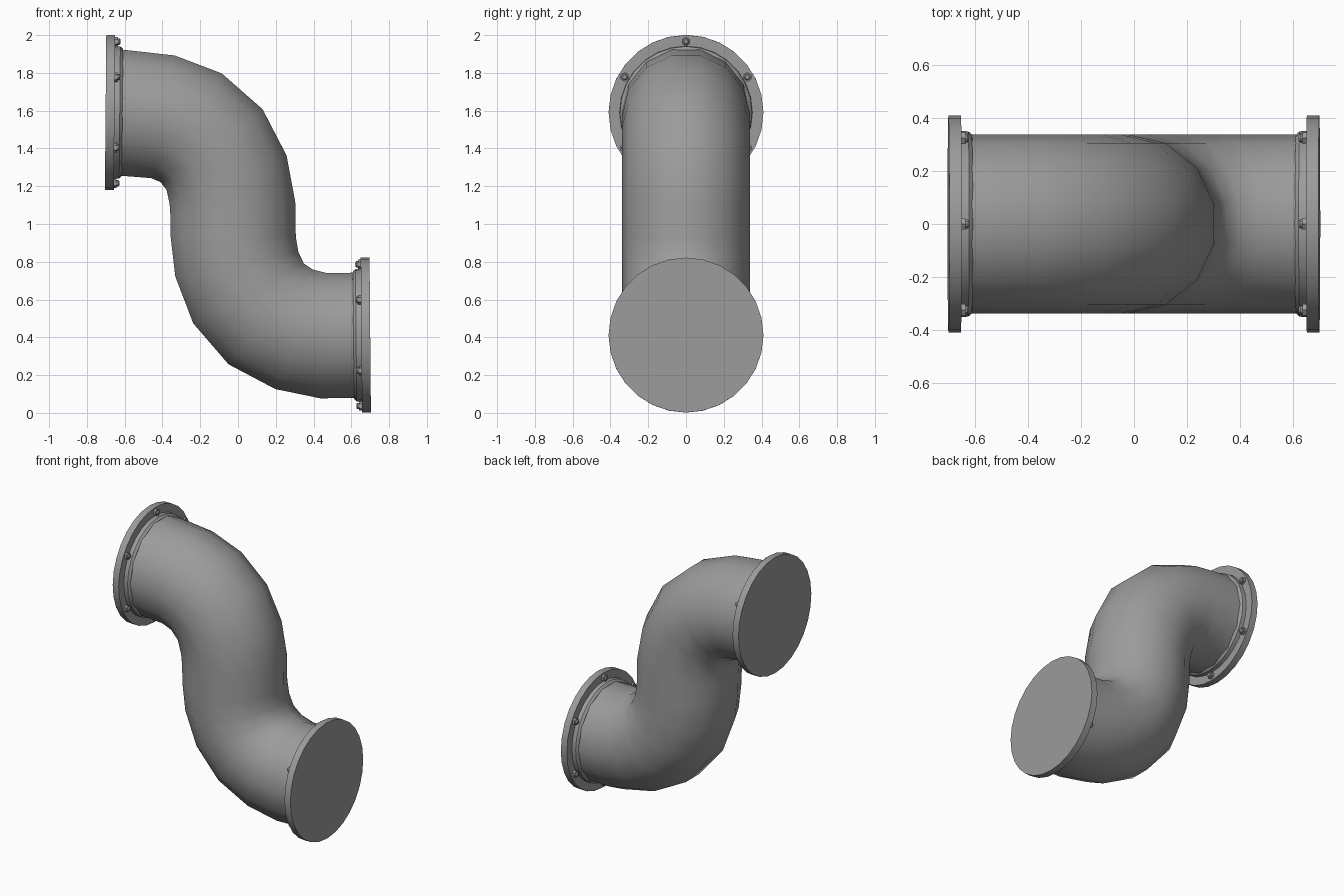
import bpy, bmesh
from math import pi, sin, cos, radians
from mathutils import Vector, Matrix

if "Cube" in bpy.data.objects:
    bpy.data.objects.remove(bpy.data.objects["Cube"])

SIDES = 14       # pipe cross-section
HALF_W = 0.339   # pipe radius

iron = bpy.data.materials.new("dark_iron")
iron.diffuse_color = (0.33, 0.33, 0.33, 1)
iron.use_nodes = True
iron.node_tree.nodes["Principled BSDF"].inputs["Base Color"].default_value = iron.diffuse_color


def finish(bm, name, angle):
    bmesh.ops.recalc_face_normals(bm, faces=bm.faces)
    me = bpy.data.meshes.new(name)
    bm.to_mesh(me)
    bm.free()
    me.materials.append(iron)
    ob = bpy.data.objects.new(name, me)
    bpy.context.collection.objects.link(ob)
    bpy.ops.object.select_all(action='DESELECT')
    ob.select_set(True)
    bpy.context.view_layer.objects.active = ob
    bpy.ops.object.shade_smooth_by_angle(angle=radians(angle))
    return ob


def loft(bm, rings):
    """Skin a list of vertex rings and cap both ends."""
    for a, b in zip(rings, rings[1:]):
        n = len(a)
        for i in range(n):
            bm.faces.new((a[i], a[(i + 1) % n], b[(i + 1) % n], b[i]))
    bm.faces.new(rings[0])
    bm.faces.new(rings[-1])


# S-shaped pipe: each ring is given by its two silhouette points (x, z), (x, z)
pairs = [
    ((-0.66, 1.925), (-0.66, 1.258)),
    ((-0.60, 1.922), (-0.60, 1.254)),
    ((-0.335, 1.892), (-0.46, 1.243)),
    ((-0.087, 1.798), (-0.41, 1.222)),
    ((0.130, 1.608), (-0.378, 1.180)),
    ((0.257, 1.363), (-0.362, 1.105)),
    ((0.303, 1.118), (-0.358, 1.045)),
    ((0.306, 0.932), (-0.356, 0.926)),
    ((0.320, 0.850), (-0.332, 0.722)),
    ((0.349, 0.790), (-0.237, 0.474)),
    ((0.398, 0.758), (-0.050, 0.257)),
    ((0.472, 0.740), (0.198, 0.126)),
    ((0.60, 0.742), (0.437, 0.077)),
    ((0.63, 0.742), (0.60, 0.079)),
    ((0.66, 0.742), (0.66, 0.079)),
]
bm = bmesh.new()
rings = []
for (ox, oz), (ix, iz) in pairs:
    o, i = Vector((ox, 0, oz)), Vector((ix, 0, iz))
    mid, half = (o + i) / 2, (o - i) / 2 / cos(pi / SIDES)
    ring = []
    for k in range(SIDES):
        a = 2 * pi * (k + 0.5) / SIDES
        ring.append(bm.verts.new(mid + half * cos(a) + Vector((0, HALF_W * sin(a), 0))))
    rings.append(ring)
loft(bm, rings)
finish(bm, "s_pipe", 75)


def lathe(bm, profile, n, mat):
    """Revolve (distance, radius) points about the local x axis."""
    loft(bm, [[bm.verts.new(mat @ Vector((d, r * sin(2 * pi * k / n), r * cos(2 * pi * k / n))))
               for k in range(n)] for d, r in profile])


def end_fitting(prefix, x, z, side):
    # local +x points from the outer face back into the pipe
    mat = (Matrix.Translation((x, 0, z)) @ Matrix.Rotation(radians(0.5) * side, 4, 'Y')
           @ Matrix.Rotation(0 if side > 0 else pi, 4, 'Z'))
    # flange disc
    bm = bmesh.new()
    lathe(bm, [(0, 0.41), (0.047, 0.41)], 28, mat)
    finish(bm, prefix + "_flange", 30)
    # stepped collar where the pipe meets the flange
    bm = bmesh.new()
    lathe(bm, [(0.04, 0.352), (0.075, 0.350), (0.088, 0.338), (0.092, 0.325)], 28, mat)
    finish(bm, prefix + "_collar", 30)
    # ring of six bolts with a hex head and a round tip
    bm = bmesh.new()
    for k in range(6):
        spot = mat @ Matrix.Rotation(k * pi / 3, 4, 'X') @ Matrix.Translation((0, 0, 0.375))
        lathe(bm, [(0.04, 0.025), (0.062, 0.025)], 6, spot)
        lathe(bm, [(0.06, 0.017), (0.070, 0.017), (0.076, 0.011)], 10, spot)
    finish(bm, prefix + "_bolts", 35)


end_fitting("upper", -0.701, 1.591, 1)
end_fitting("lower", 0.70, 0.412, -1)
